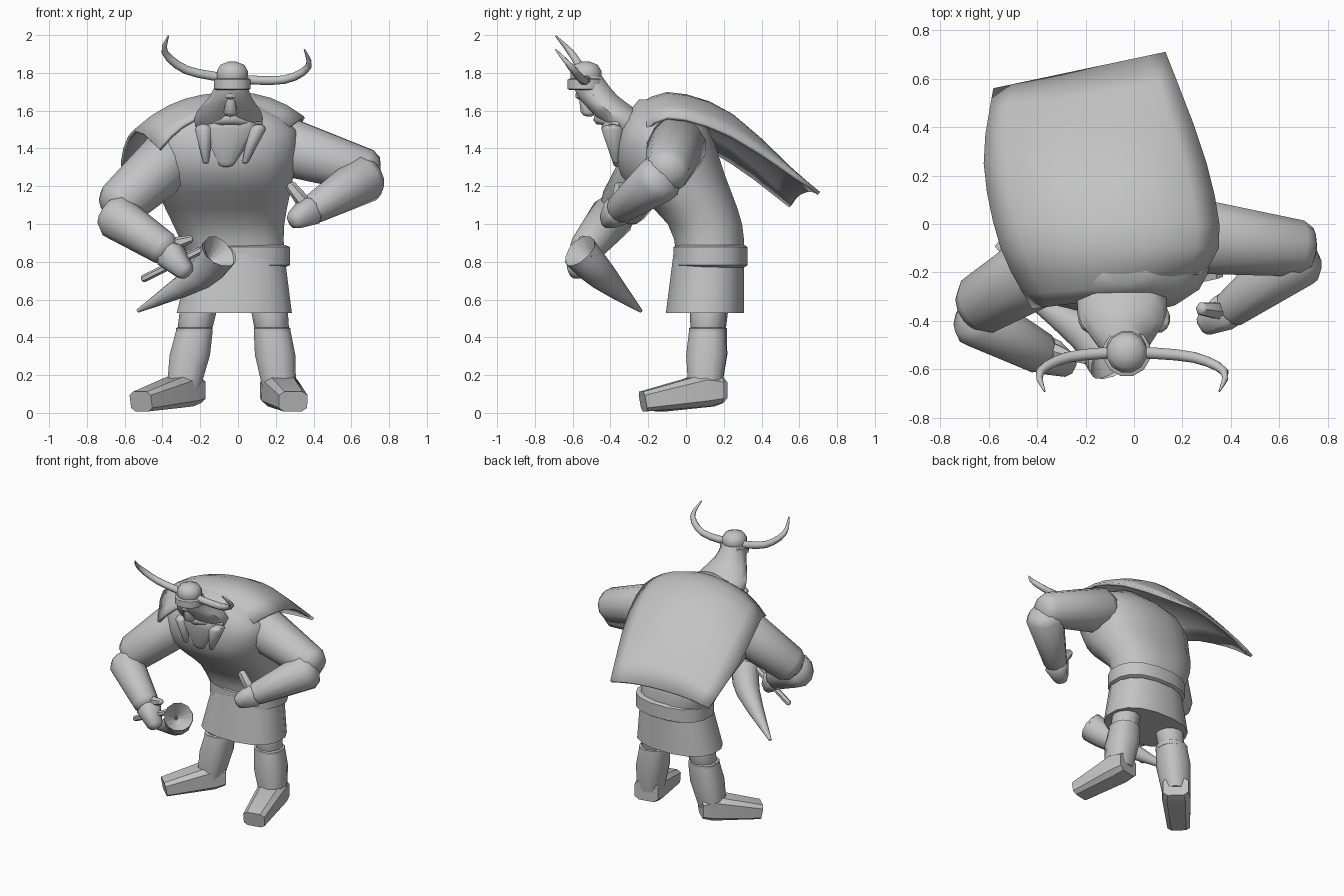
import bpy, bmesh, math
from mathutils import Vector

default_cube = bpy.data.objects.get("Cube")
if default_cube:
    bpy.data.objects.remove(default_cube)

shade = .55
grey = (shade, shade, shade, 1)
material = bpy.data.materials.new("plain grey")
material.use_nodes = True
material.diffuse_color = grey
material.node_tree.nodes["Principled BSDF"].inputs["Base Color"].default_value = grey


def finish(name, bm, crease):
    bmesh.ops.recalc_face_normals(bm, faces=bm.faces)
    mesh = bpy.data.meshes.new(name)
    bm.to_mesh(mesh)
    bm.free()
    mesh.materials.append(material)
    part = bpy.data.objects.new(name, mesh)
    bpy.context.collection.objects.link(part)
    bpy.ops.object.select_all(action='DESELECT')
    bpy.context.view_layer.objects.active = part
    part.select_set(True)
    bpy.ops.object.shade_smooth_by_angle(angle=math.radians(crease))
    return part


def smooth(points, steps=3):
    """Fill in a flowing curve through a few control tuples of any length."""
    padded = [points[0], *points, points[-1]]
    filled = []
    for before, start, end, after in zip(padded, padded[1:], padded[2:], padded[3:]):
        for step in range(steps):
            t = step / steps
            filled.append(tuple(
                q + t / 2 * (r - p + t * (2 * p - 5 * q + 4 * r - s + t * (3 * (q - r) + s - p)))
                for p, q, r, s in zip(before, start, end, after)))
    return filled + [points[-1]]


def skin(bm, rings, closed):
    """Join neighbouring rings or rows of vertices with quads."""
    for ring, following in zip(rings, rings[1:]):
        count = len(ring)
        for k in range(count if closed else count - 1):
            n = (k + 1) % count
            bm.faces.new((ring[k], ring[n], following[n], following[k]))


def loft(name, stations, sides=12, level=False, box=1, caps=True, crease=50):
    """Skin rings given as (x, y, z, half width, half depth); box below one squares them."""
    bm = bmesh.new()
    centres = [Vector(station[:3]) for station in stations]
    last = len(centres) - 1
    rings = []
    for i, (centre, station) in enumerate(zip(centres, stations)):
        across, along = Vector((1, 0, 0)), Vector((0, 1, 0))
        if not level:
            heading = (centres[min(i + 1, last)] - centres[max(i - 1, 0)]).normalized()
            across = heading.cross(Vector((0, 0, 1))).normalized()
            along = across.cross(heading)
        ring = []
        for k in range(sides):
            turn = math.tau * (k + .5) / sides
            c, s = (math.copysign(abs(f(turn)) ** box, f(turn)) for f in (math.cos, math.sin))
            ring.append(bm.verts.new(centre + across * c * station[-2] + along * s * station[-1]))
        rings.append(ring)
    skin(bm, rings, True)
    if caps:
        bm.faces.new(rings[0])
        bm.faces.new(rings[-1])
    return finish(name, bm, crease)


def limb(name, start, end, start_radius, end_radius, depth=1, **options):
    """Tapered limb with softly rounded ends."""
    start, end = Vector(start), Vector(end)
    heading = (end - start).normalized()
    stations = []
    angles = [math.radians(angle) for angle in (15, 50, 90)]
    for point, radius, sign, order in ((start, start_radius, -1, angles),
                                       (end, end_radius, 1, angles[::-1])):
        for angle in order:
            centre = point + heading * sign * radius * math.cos(angle) * .6
            width = radius * math.sin(angle)
            stations.append((*centre, width, width * depth))
    return loft(name, stations, **options)


def band(name, centre, width, depth, half_height, **options):
    """Raised strap with bevelled edges."""
    x, y, z = centre
    profile = ((-1, .9), (-.8, 1), (.8, 1), (1, .9))
    loft(name, [(x, y, z + half_height * h, width * f, depth * f) for h, f in profile],
         level=True, **options)


# Torso, skirt and belt
torso = [(0, .13, .8, .25, .18), (-.05, .1, 1, .3, .2), (-.08, -.07, 1.26, .38, .28),
         (-.07, -.12, 1.5, .38, .24), (-.04, -.15, 1.66, .1, .1)]
loft("torso", smooth(torso), sides=16, level=True, box=.85)
loft("skirt", [(0, .12, .84, .25, .19), (-.02, .1, .53, .31, .21)],
     sides=16, level=True, box=.85)
band("belt", (0, .13, .83), .28, .2, .06, sides=16, box=.85)

# Legs: thigh, boot, cuff and foot on each side
legs = (("left", Vector((.16, .12, .6)), Vector((.22, .1, .12)), Vector((.09, -.41, 0))),
        ("right", Vector((-.2, .13, .6)), Vector((-.29, .1, .12)), Vector((-.28, -.3, 0))))
for side, hip, ankle, stride in legs:
    knee = hip.lerp(ankle, .35)
    limb(side + "_thigh", hip, knee, .1, .09)
    loft(side + "_boot", [(*knee.lerp(ankle, t), w, w) for t, w in ((0, .1), (.4, .11), (1, .09))],
         level=True, box=.8)
    band(side + "_boot_cuff", knee, .1, .1, .02, box=.8)
    heel = ankle - stride * .2
    toe = heel + stride - Vector((0, 0, .06))
    loft(side + "_foot", [(*heel, .09, .07), (*ankle, .1, .09), (*toe, .08, .055)],
         sides=8, box=.5, crease=35)

# Cape: control rows of (y left, y right, x left, x right, z left, z right, arch height)
cape_rows = [(-.35, -.27, -.42, .2, 1.4, 1.45, .16), (-.1, -.1, -.55, .35, 1.5, 1.57, .16),
             (.25, .25, -.62, .3, 1.33, 1.47, .17), (.56, .71, -.58, .13, 1.1, 1.17, .04)]
bm = bmesh.new()
columns = 10
cloth = []
for ya, yb, xa, xb, za, zb, height in smooth(cape_rows):
    row = []
    for k in range(columns + 1):
        t = k / columns
        arch = 1 - abs(2 * t - 1) ** 2.4
        row.append(bm.verts.new((xa + (xb - xa) * t, ya + (yb - ya) * t,
                                 za + (zb - za) * t + height * arch)))
    cloth.append(row)
skin(bm, cloth, False)
cape = finish("cape", bm, 50)
thickness = cape.modifiers.new("thickness", 'SOLIDIFY')
thickness.thickness = .02
thickness.offset = -1

# Left arm, hand held in front of the hip
limb("left_upper_arm", (.25, -.05, 1.41), (.68, -.1, 1.28), .16, .12)
limb("left_forearm", (.67, -.14, 1.24), (.4, -.35, 1.08), .13, .08)
limb("left_hand", (.38, -.36, 1.07), (.3, -.41, 1.02), .08, .05, sides=8, box=.7)
limb("left_thumb", (.36, -.36, 1.1), (.28, -.35, 1.2), .04, .03, sides=6)

# Right arm, reaching forward
limb("right_upper_arm", (-.3, -.13, 1.4), (-.63, -.33, 1.1), .17, .13)
limb("right_forearm", (-.65, -.39, 1.04), (-.39, -.53, .87), .12, .09)
limb("right_hand", (-.36, -.54, .84), (-.28, -.58, .75), .08, .05, sides=8, box=.7)
limb("right_thumb", (-.35, -.52, .89), (-.25, -.55, .92), .04, .02, sides=6)

# Drinking horn with a hollow mouth, and the rod it is held by
mouth = (-.1, -.56, .85, .1, .1)
loft("drinking_horn", smooth([mouth, (-.2, -.45, .73, .08, .08), (-.53, -.24, .54, .01, .01)]),
     caps=False)
loft("horn_bowl", [mouth, (-.16, -.5, .8, .01, .01)], caps=False)
limb("horn_rod", (-.5, -.5, .71), (-.2, -.56, .86), .02, .02, sides=6)

# Head with a domed helmet
head = [(-.05, -.25, 1.42, .13, .09), (-.05, -.34, 1.56, .19, .13),
        (-.04, -.47, 1.68, .11, .11), (-.03, -.52, 1.78, .08, .08)]
loft("head", smooth(head), level=True)
dome = Vector((-.03, -.53, 1.77))
limb("helmet_dome", dome, dome + Vector((0, 0, .04)), .085, .085, level=True)
band("helmet_band", dome - Vector((0, 0, .03)), .1, .1, .03)
limb("nose", (-.04, -.55, 1.68), (-.04, -.52, 1.59), .02, .04, sides=8, level=True)

# Brows and moustache mirrored about the face
for side, sign in (("left", 1), ("right", -1)):
    middle = Vector((-.04, -.57, 1.68))
    limb(side + "_brow", middle, middle + Vector((sign * .1, .08, 0)), .02, .01, sides=6)
    lip = Vector((-.04, -.46, 1.56))
    limb(side + "_moustache", lip, lip + Vector((sign * .16, .1, -.03)), .035, .015, sides=8)

# Beard in three locks
for lock, root, tip, width in (("middle", -.04, -.06, .15), ("left", .1, .04, .05),
                               ("right", -.18, -.17, .05)):
    limb("beard_" + lock, (root, -.39, 1.5), (tip, -.37, 1.33), width, width / 3,
         depth=.06 / width, level=True)

# Helmet horns: one sweep mirrored, the whole pair tipped towards the left
sweep = smooth([(.06, 0, 0, .026), (.26, -.02, .02, .024), (.38, -.08, .1, .018),
                (.36, -.16, .19, .004)])
for side, sign in (("left", 1), ("right", -1)):
    loft(side + "_horn", [(dome.x + sign * x * (1 + sign * .06), dome.y + y,
                           dome.z + z - sign * x * .1, r, r) for x, y, z, r in sweep], sides=8)
